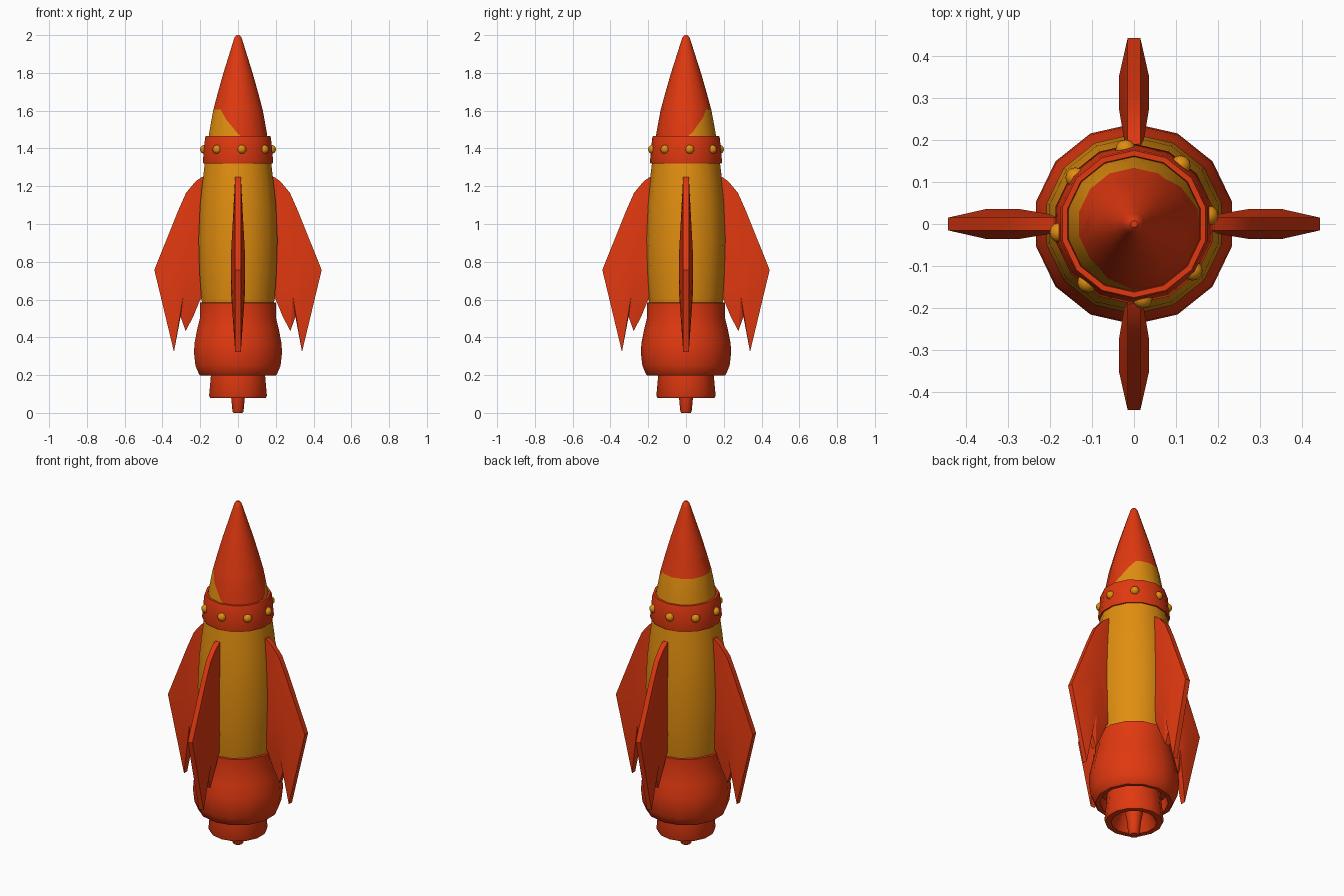
import bpy, bmesh, math
from mathutils import Vector

if "Cube" in bpy.data.objects:
    bpy.data.objects.remove(bpy.data.objects["Cube"])

SIDES = 14


def material(name, rgb):
    m = bpy.data.materials.new(name)
    m.diffuse_color = (*rgb, 1)
    m.use_nodes = True
    m.node_tree.nodes["Principled BSDF"].inputs["Base Color"].default_value = m.diffuse_color
    return m


RED = material("rocket red", (0.75, 0.04, 0.005))
AMBER = material("amber yellow", (0.75, 0.27, 0.005))


def finish(name, bm, mats, smooth=None):
    bmesh.ops.recalc_face_normals(bm, faces=bm.faces)
    mesh = bpy.data.meshes.new(name)
    bm.to_mesh(mesh)
    bm.free()
    ob = bpy.data.objects.new(name, mesh)
    bpy.context.collection.objects.link(ob)
    for m in mats:
        mesh.materials.append(m)
    if smooth:
        bpy.ops.object.select_all(action='DESELECT')
        ob.select_set(True)
        bpy.context.view_layer.objects.active = ob
        bpy.ops.object.shade_smooth_by_angle(angle=math.radians(smooth))
    return ob


def lathe(profile, loop=False):
    """Revolve (radius, z) points; a loop closes on itself, else ends are capped."""
    bm = bmesh.new()
    rings = []
    for r, z in profile:
        angles = [math.pi / 2 + math.tau * k / SIDES for k in range(SIDES)]
        rings.append([bm.verts.new((r * math.cos(a), r * math.sin(a), z)) for a in angles])
    pairs = list(zip(rings, rings[1:]))
    if loop:
        pairs.append((rings[-1], rings[0]))
    else:
        bm.faces.new(rings[0])
        bm.faces.new(rings[-1])
    for lo, hi in pairs:
        for k in range(SIDES):
            j = (k + 1) % SIDES
            bm.faces.new((lo[k], lo[j], hi[j], hi[k]))
    return bm


# Main hull
finish("hull", lathe([(0.185, 0.5), (0.198, 0.6), (0.209, 0.74), (0.214, 0.92),
                      (0.206, 1.1), (0.193, 1.22), (0.178, 1.34)]), [AMBER], 35)

# Nose cone, with a slanted amber patch at the base towards the back left
bm = lathe([(0.164, 1.42), (0.157, 1.48), (0.135, 1.6), (0.108, 1.7), (0.079, 1.8),
            (0.047, 1.9), (0.025, 1.97), (0.018, 1.99), (0.008, 2.0)])
toward = Vector((math.cos(math.radians(140)), math.sin(math.radians(140)), 0))
cuts = [(Vector((0, 0, 1.605)), Vector((0, 0, 1))),
        (toward * 0.01 + Vector((0, 0, 1.605)), Vector((0, 0, 1)) - toward * 1.15)]
for co, no in cuts:
    bmesh.ops.bisect_plane(bm, geom=bm.verts[:] + bm.edges[:] + bm.faces[:],
                           plane_co=co, plane_no=no, dist=1e-5)
for f in bm.faces:
    c = f.calc_center_median()
    f.material_index = int(all((c - co).dot(no) < 0 for co, no in cuts))
finish("nose_cone", bm, [RED, AMBER], 35)

# Collar ring
finish("collar", lathe([(0.165, 1.32), (0.188, 1.32), (0.191, 1.33), (0.179, 1.455),
                        (0.175, 1.466), (0.162, 1.466), (0.155, 1.42)], True), [RED], 35)

# Collar rivets
for i in range(8):
    a = math.radians(6.5 + 45 * i)
    bm = bmesh.new()
    bmesh.ops.create_uvsphere(bm, u_segments=12, v_segments=8, radius=0.024)
    ob = finish(f"rivet_{i + 1}", bm, [AMBER], 50)
    ob.location = (0.178 * math.cos(a), 0.178 * math.sin(a), 1.395)

# Flared engine skirt, open underneath
finish("engine_skirt", lathe([(0.19, 0.586), (0.207, 0.583), (0.207, 0.5), (0.222, 0.44),
                              (0.236, 0.37), (0.239, 0.32), (0.231, 0.25), (0.211, 0.203),
                              (0.204, 0.198), (0.182, 0.2), (0.178, 0.27), (0.05, 0.28),
                              (0.05, 0.5)], True), [RED], 35)

# Nozzle with a dished mouth
finish("nozzle", lathe([(0.14, 0.3), (0.147, 0.2), (0.157, 0.09), (0.152, 0.08),
                        (0.122, 0.08), (0.11, 0.1), (0.07, 0.19)]), [RED], 35)

# Exhaust pin
finish("exhaust_pin", lathe([(0.06, 0.2), (0.037, 0.08), (0.03, 0.008), (0.025, 0.0)]),
       [RED], 35)

# Four swept fins: flat rim, both sides raised to three inner ridge points
OUTLINE = [(0.15, 1.25), (0.19, 1.25), (0.225, 1.225), (0.275, 1.165), (0.317, 1.07),
           (0.443, 0.757), (0.339, 0.323), (0.304, 0.51), (0.277, 0.432), (0.235, 0.515),
           (0.2, 0.6), (0.15, 0.62)]
HUBS = [(0.275, 0.86), (0.35, 0.74), (0.29, 0.62)]
EDGE_HUB = [0, 0, 0, 0, 0, 1, 2, 2, 2, 2, 0, 0]
for name, turn in (("right", 0), ("back", 90), ("left", 180), ("front", 270)):
    bm = bmesh.new()
    n = len(OUTLINE)
    rims = []
    for s in (-1, 1):
        rim = [bm.verts.new((r, s * 0.015, z)) for r, z in OUTLINE]
        hub = [bm.verts.new((r, s * 0.036, z)) for r, z in HUBS]
        bm.faces.new(hub)
        for i in range(n):
            h, prev = EDGE_HUB[i], EDGE_HUB[i - 1]
            bm.faces.new((rim[i], rim[(i + 1) % n], hub[h]))
            if h != prev:
                bm.faces.new((hub[prev], rim[i], hub[h]))
        rims.append(rim)
    for i in range(n):
        j = (i + 1) % n
        bm.faces.new((rims[0][i], rims[0][j], rims[1][j], rims[1][i]))
    ob = finish(f"{name}_fin", bm, [RED], 30)
    ob.rotation_euler.z = math.radians(turn)
